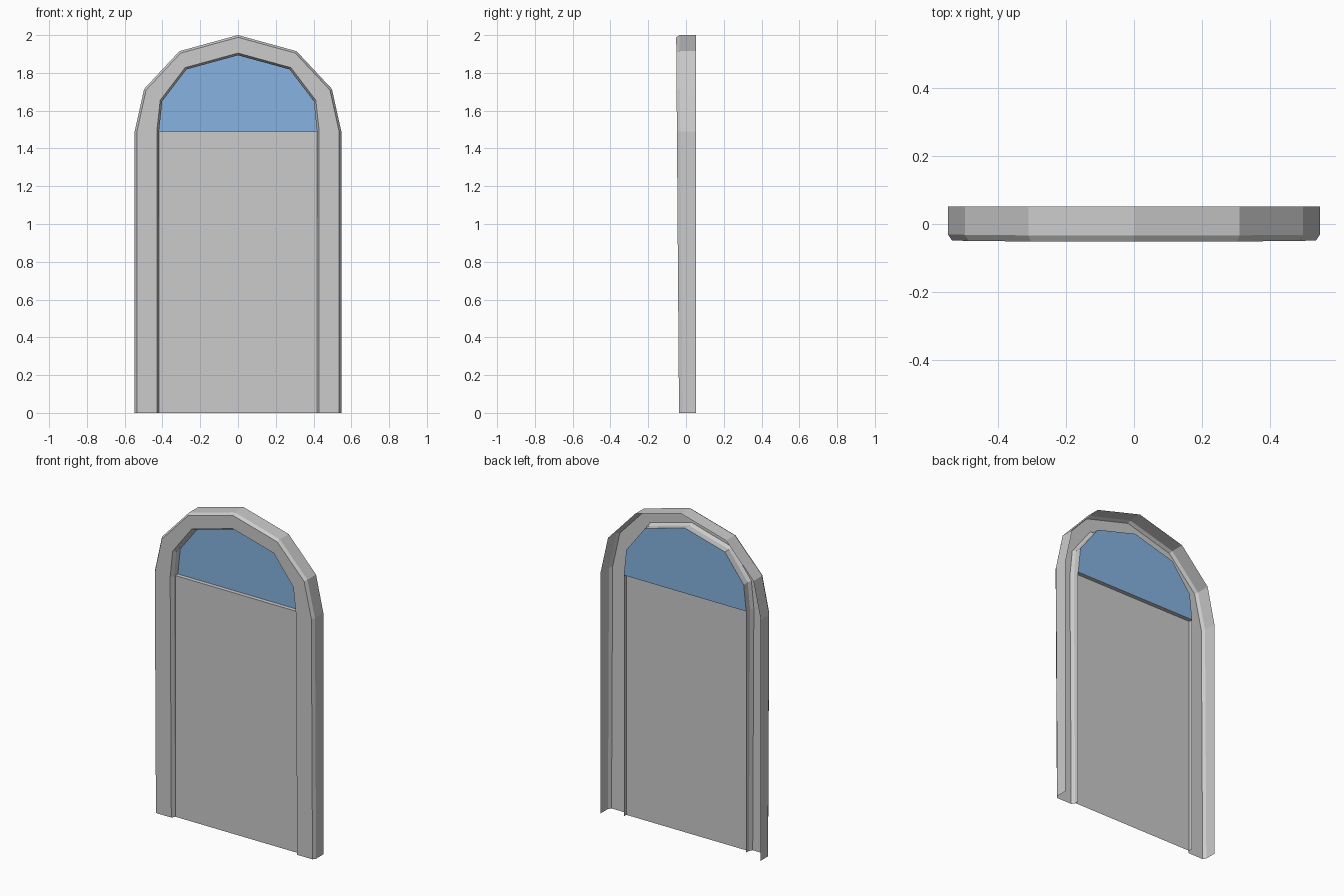
import bpy
from mathutils import Vector

if "Cube" in bpy.data.objects:
    bpy.data.objects.remove(bpy.data.objects["Cube"])

SPRING = 1.49   # height where the arch starts
BACK = 0.052

# right half of the outer and inner arch outlines (x, z)
OUTER = [(0.547, 0), (0.547, SPRING), (0.497, 1.715), (0.31, 1.915), (0, 2.0)]
INNER = [(0.43, 0), (0.43, SPRING), (0.412, 1.655), (0.28, 1.828), (0, 1.905)]


def mirrored(half):
    return half + [(-x, z) for x, z in reversed(half[:-1])]


def inset(half, d):
    """Move an outline towards the middle of the door."""
    out = []
    for x, z in half:
        if z <= SPRING:
            out.append((x - d, z))
        else:
            v = Vector((x, z - SPRING + 0.05))
            v -= v.normalized() * d
            out.append((v.x, v.y + SPRING - 0.05))
    return out


def front(z):
    """The casing front leans slightly forward towards the top."""
    return -0.037 - 0.015 * z / 2


def rail(half, depth):
    return [(x, depth(z), z) for x, z in mirrored(half)]


def add_mesh(name, verts, faces, color=None):
    mesh = bpy.data.meshes.new(name)
    mesh.from_pydata(verts, [], faces)
    mesh.update()
    ob = bpy.data.objects.new(name, mesh)
    bpy.context.collection.objects.link(ob)
    if color:
        mat = bpy.data.materials.new(name)
        mat.diffuse_color = color
        mat.use_nodes = True
        mat.node_tree.nodes["Principled BSDF"].inputs["Base Color"].default_value = mat.diffuse_color
        mesh.materials.append(mat)
    return ob


# arched casing: a thin shell, open at the back, lofted between rails
lip = inset(INNER, 0.012)
rails = [
    rail(OUTER, lambda z: BACK),
    rail(OUTER, lambda z: front(z) + 0.018),
    rail(inset(OUTER, 0.012), front),
    rail(INNER, front),
    rail(lip, lambda z: front(z) + 0.02),
    rail(lip, lambda z: 0.01),
]
n = len(rails[0])
faces = [(r * n + i, r * n + i + 1, (r + 1) * n + i + 1, (r + 1) * n + i)
         for r in range(len(rails) - 1) for i in range(n - 1)]
add_mesh("door_casing", [v for r in rails for v in r], faces)

# door leaf with the small ledge below the window
w = lip[0][0]
LEAF, GLASS = -0.015, 0.01
add_mesh("door_leaf",
         [(-w, LEAF, 0), (w, LEAF, 0), (w, LEAF, SPRING), (-w, LEAF, SPRING),
          (w, GLASS, SPRING), (-w, GLASS, SPRING)],
         [(0, 1, 2, 3), (3, 2, 4, 5)])

# arched window pane
pane = rail(lip[1:], lambda z: GLASS)
add_mesh("window_pane", pane, [tuple(range(len(pane)))], (0.24, 0.45, 0.75, 1))
